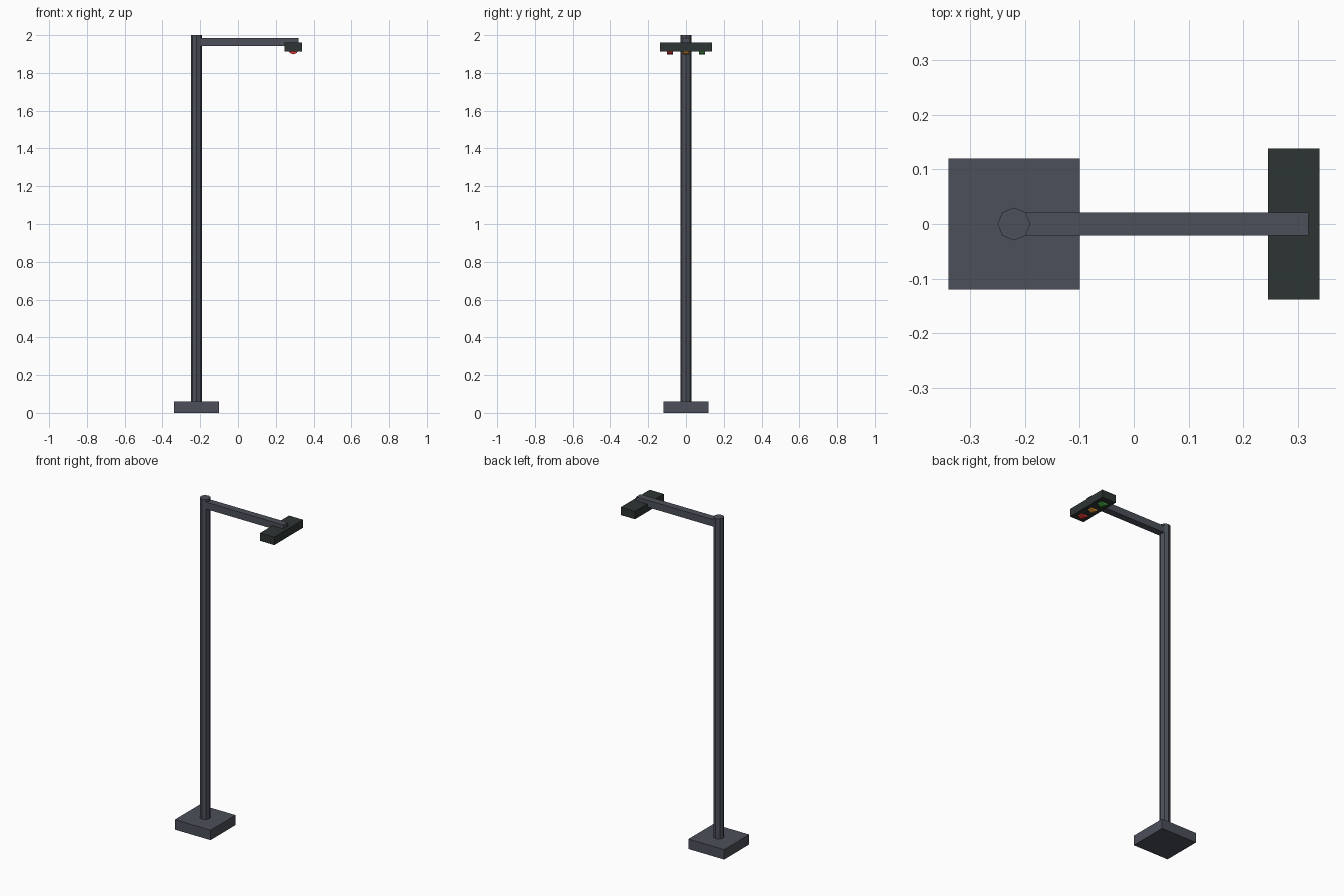
import bpy
import math

cube = bpy.data.objects.get("Cube")
if cube:
    bpy.data.objects.remove(cube, do_unlink=True)


def material(name, rgb):
    mat = bpy.data.materials.new(name)
    mat.use_nodes = True
    mat.diffuse_color = (*rgb, 1)
    mat.node_tree.nodes["Principled BSDF"].inputs["Base Color"].default_value = (*rgb, 1)
    return mat


def finish(name, mat):
    obj = bpy.context.object
    obj.name = obj.data.name = name
    obj.data.materials.append(mat)
    return obj


def box(name, low, high, mat):
    centre = [(a + b) / 2 for a, b in zip(low, high)]
    bpy.ops.mesh.primitive_cube_add(size=1, location=centre)
    bpy.context.object.scale = [b - a for a, b in zip(low, high)]
    bpy.ops.object.transform_apply(location=False, rotation=False, scale=True)
    return finish(name, mat)


def cylinder(name, sides, radius, depth, centre, mat, rotation=(0, 0, 0)):
    bpy.ops.mesh.primitive_cylinder_add(vertices=sides, radius=radius, depth=depth,
                                        location=centre, rotation=rotation)
    return finish(name, mat)


steel = material("slate grey steel", (0.072, 0.080, 0.100))
black = material("dark green black", (0.026, 0.036, 0.034))
lamp_colours = {
    "red": (0.70, 0.035, 0.03),
    "amber": (0.80, 0.33, 0.03),
    "green": (0.06, 0.40, 0.05),
}

# Base and octagonal pole
pole_x = -0.22
box("base", (-0.34, -0.12, 0), (-0.10, 0.12, 0.06), steel)
cylinder("pole", 8, 0.03, 1.94, (pole_x, 0, 1.03), steel)

# Arm reaching out to the signal head
box("arm", (pole_x, -0.021, 1.942), (0.32, 0.021, 1.984), steel)
box("signal_housing", (0.245, -0.138, 1.913), (0.34, 0.138, 1.961), black)

# Round lamps showing below the housing, front to back
for i, (colour, rgb) in enumerate(lamp_colours.items()):
    cylinder(colour + "_lamp", 8, 0.028, 0.032, (0.2925, (i - 1) * 0.085, 1.926),
             material(colour + " lamp", rgb), (math.pi / 2, 0, 0))
